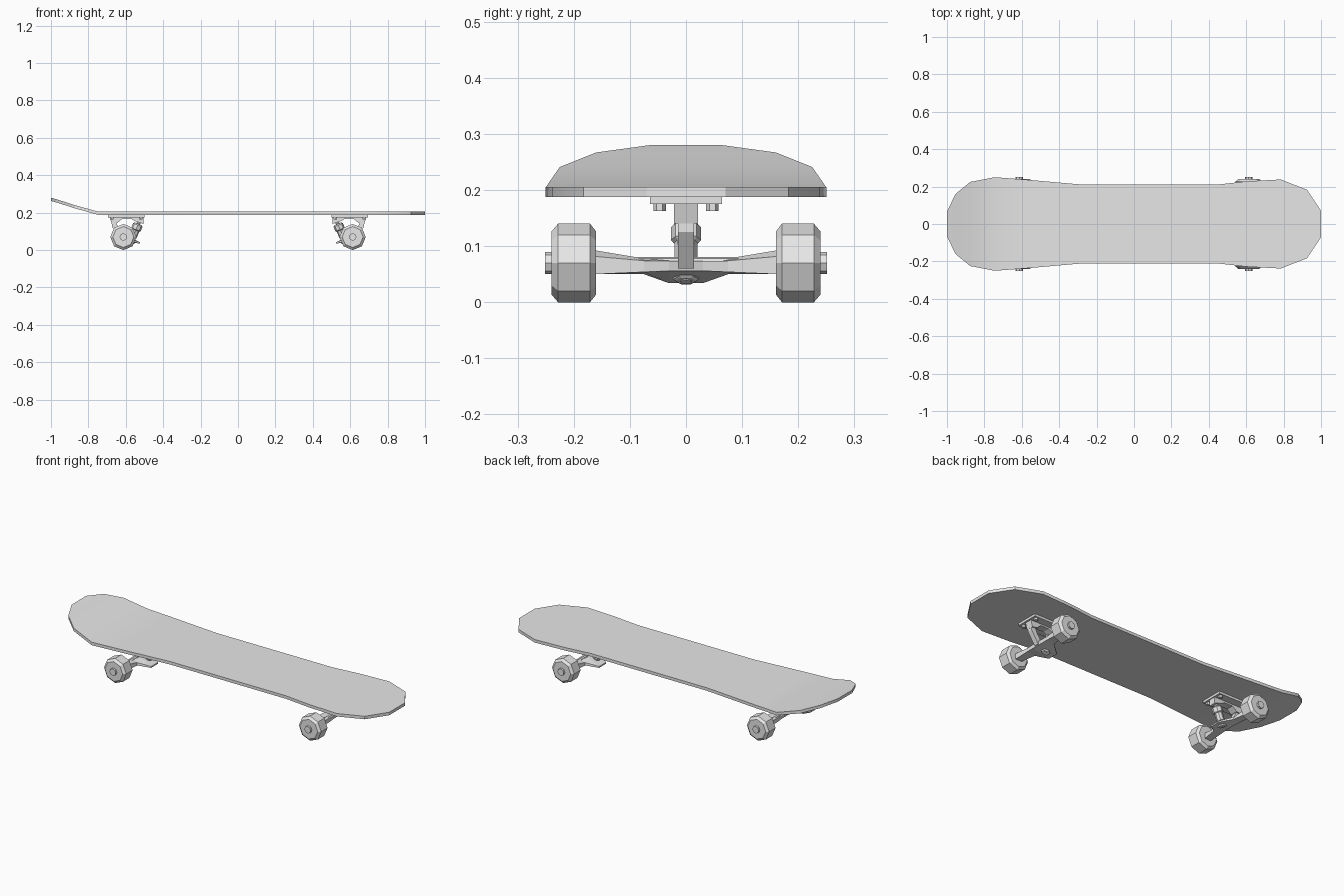
import bpy, bmesh
from math import cos, sin, pi
from mathutils import Vector

cube = bpy.data.objects.get("Cube")
if cube:
    bpy.data.objects.remove(cube, do_unlink=True)

grey = bpy.data.materials.new("light_grey")
grey.use_nodes = True
grey.diffuse_color = (0.8, 0.8, 0.8, 1)
grey.node_tree.nodes["Principled BSDF"].inputs["Base Color"].default_value = (0.8, 0.8, 0.8, 1)


def loft(name, rings):
    """Skin a list of equal-length point rings and cap both ends."""
    bm = bmesh.new()
    rows = [[bm.verts.new(p) for p in ring] for ring in rings]
    n = len(rows[0])
    for a, b in zip(rows, rows[1:]):
        for i in range(n):
            j = (i + 1) % n
            bm.faces.new((a[i], a[j], b[j], b[i]))
    bm.faces.new(rows[0])
    bm.faces.new(rows[-1])
    bmesh.ops.recalc_face_normals(bm, faces=bm.faces)
    mesh = bpy.data.meshes.new(name)
    bm.to_mesh(mesh)
    bm.free()
    mesh.materials.append(grey)
    obj = bpy.data.objects.new(name, mesh)
    bpy.context.collection.objects.link(obj)
    return obj


def turned(name, start, direction, profile, sides=8, turn=0.0):
    """Lathe a (distance, radius) profile along a direction."""
    d = Vector(direction).normalized()
    u = Vector((0, 1, 0)) if abs(d.y) < 0.5 else Vector((0, 0, 1))
    v = d.cross(u)
    angles = [turn + 2 * pi * i / sides for i in range(sides)]
    return loft(name, [[Vector(start) + d * t + (u * cos(a) + v * sin(a)) * r
                        for a in angles] for t, r in profile])


def slab(name, s, outline, half):
    """Extrude an x-z outline across y."""
    return loft(name, [[(s * x, y, z) for x, z in outline] for y in (-half, half)])


# Deck: rows of (x, half width, top height), tail kicked up
deck_rows = [(-1, 0.065, 0.28), (-0.955, 0.16, 0.267), (-0.875, 0.225, 0.241),
             (-0.745, 0.25, 0.205), (-0.6, 0.239, 0.205), (-0.28, 0.211, 0.205),
             (0.45, 0.211, 0.205), (0.6, 0.228, 0.205), (0.785, 0.238, 0.205),
             (0.925, 0.183, 0.205), (1, 0.07, 0.205)]
T = 0.017
deck = loft("deck", [[(x, -w, z), (x, w, z), (x, w, z - T), (x, -w, z - T)]
                     for x, w, z in deck_rows])
bpy.context.view_layer.objects.active = deck
deck.select_set(True)
bpy.ops.object.shade_smooth_by_angle(angle=pi / 7)
deck.select_set(False)

AX, AZ = 0.613, 0.07
for s, end in ((-1, "tail"), (1, "nose")):
    # Base plate with its bolts
    slab(end + "_base_plate", s, [(0.5, 0.19), (0.695, 0.19), (0.695, 0.175), (0.5, 0.175)], 0.064)
    for x in (0.52, 0.675):
        for y in (-0.047, 0.047):
            turned(end + "_bolt", (s * x, y, 0.176), (0, 0, -1), [(0, 0.011), (0.013, 0.011)], 6)

    # Arched pedestal with kingpin seat and pivot cup
    slab(end + "_pedestal", s, [(0.505, 0.176), (0.505, 0.14), (0.545, 0.153), (0.57, 0.166),
                                (0.62, 0.166), (0.645, 0.145), (0.675, 0.14), (0.685, 0.176)], 0.021)

    # Kingpin, bushing and nut on a tilted line
    base, lean = Vector((s * 0.575, 0, 0.036)), (-s * 0.37, 0, 0.93)
    turned(end + "_kingpin", base, lean, [(0, 0.01), (0.13, 0.01)], 8)
    turned(end + "_kingpin_nut", base, lean, [(0.002, 0.018), (0.005, 0.023), (0.02, 0.023)], 6)
    turned(end + "_bushing", base, lean, [(0.035, 0.02), (0.075, 0.021), (0.08, 0.027),
                                          (0.105, 0.027), (0.112, 0.02)], 8)

    # Hanger: slim arms that widen to a tilted plate at the centre
    arm = [(0.594, 0.05), (0.594, 0.082), (0.613, 0.093), (0.632, 0.082), (0.632, 0.05)]
    mid = [(0.58, 0.05), (0.585, 0.066), (0.61, 0.078), (0.63, 0.074), (0.63, 0.054)]
    hub = [(0.525, 0.034), (0.525, 0.042), (0.59, 0.074), (0.632, 0.074), (0.628, 0.056)]
    sections = [(-0.165, arm), (-0.075, mid), (-0.03, hub), (0.03, hub), (0.075, mid), (0.165, arm)]
    loft(end + "_hanger", [[(s * x, y, z) for x, z in ring] for y, ring in sections])

    # Pivot arm from the hanger up to the cup
    slab(end + "_pivot_arm", s, [(0.6, 0.06), (0.632, 0.06), (0.674, 0.125), (0.674, 0.15),
                                 (0.652, 0.15), (0.64, 0.12)], 0.014)

    # Axle, wheels and axle nuts
    turned(end + "_axle", (s * AX, -0.25, AZ), (0, 1, 0), [(0, 0.011), (0.5, 0.011)], 8)
    for side in (-1, 1):
        turned(end + "_wheel", (s * AX, side * 0.16, AZ), (0, side, 0),
               [(0, 0.056), (0.011, 0.07), (0.068, 0.07), (0.08, 0.056)], 8)
        turned(end + "_axle_nut", (s * AX, side * 0.235, AZ), (0, side, 0),
               [(0, 0.02), (0.016, 0.02)], 8)
